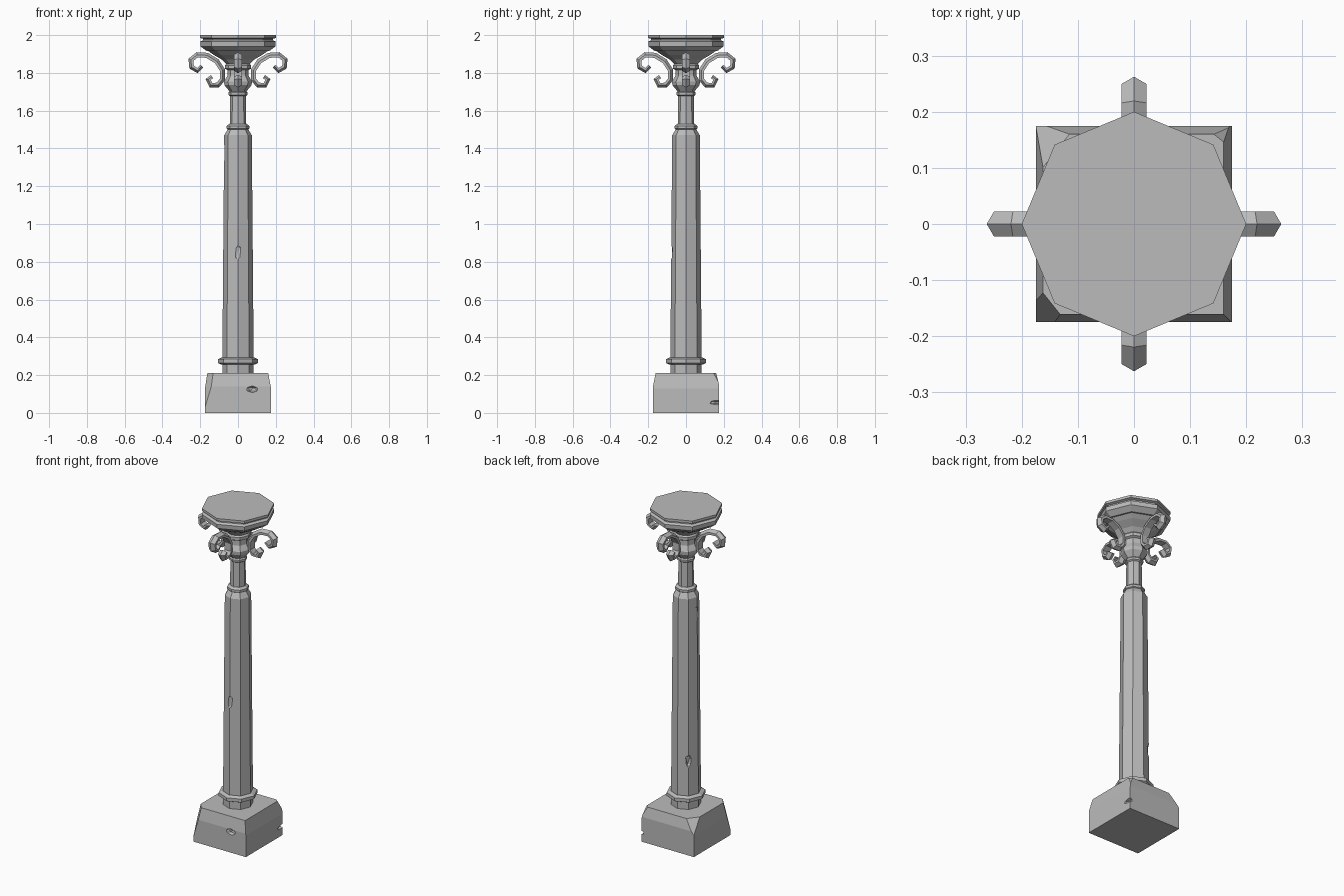
import bpy, bmesh, math
from mathutils import Vector, Matrix

cube = bpy.data.objects.get("Cube")
if cube:
    bpy.data.objects.remove(cube, do_unlink=True)

stone = bpy.data.materials.new("grey stone")
stone.use_nodes = True
GREY = (0.5, 0.5, 0.5, 1)
stone.diffuse_color = GREY
bsdf = next(n for n in stone.node_tree.nodes if n.type == 'BSDF_PRINCIPLED')
bsdf.inputs["Base Color"].default_value = GREY
bsdf.inputs["Roughness"].default_value = 0.9


def finish(bm, name):
    bmesh.ops.recalc_face_normals(bm, faces=bm.faces[:])
    mesh = bpy.data.meshes.new(name)
    bm.to_mesh(mesh)
    bm.free()
    mesh.materials.append(stone)
    obj = bpy.data.objects.new(name, mesh)
    bpy.context.collection.objects.link(obj)
    return obj


def loft(bm, rings):
    """Skin closed rings of points and cap both ends."""
    loops = [[bm.verts.new(p) for p in ring] for ring in rings]
    n = len(loops[0])
    for a, b in zip(loops, loops[1:]):
        for i in range(n):
            j = (i + 1) % n
            bm.faces.new((a[i], a[j], b[j], b[i]))
    bm.faces.new(loops[0])
    bm.faces.new(loops[-1])


def octagonal(name, profile):
    """Eight-sided turned part from (radius, height) pairs."""
    bm = bmesh.new()
    turns = [i * math.pi / 4 for i in range(8)]
    loft(bm, [[(r * math.cos(t), r * math.sin(t), z) for t in turns]
              for r, z in profile])
    return finish(bm, name)


def chip(obj, centre, size):
    """Knock a diamond-shaped chip out of a part."""
    bm = bmesh.new()
    bmesh.ops.create_icosphere(bm, subdivisions=1, radius=1)
    bm.transform(Matrix.Translation(centre) @ Matrix.Diagonal((*size, 1)))
    cutter = finish(bm, "chip_cutter")
    cutter.hide_render = True
    mod = obj.modifiers.new("chip", 'BOOLEAN')
    mod.operation = 'DIFFERENCE'
    mod.solver = 'EXACT'
    mod.object = cutter
    bpy.context.view_layer.objects.active = obj
    bpy.ops.object.modifier_apply(modifier=mod.name)
    bpy.data.objects.remove(cutter, do_unlink=True)


# Square base block with worn top edges and broken corners
bm = bmesh.new()
bmesh.ops.create_cube(bm, size=1)
bm.transform(Matrix.Translation((0, 0, 0.105)) @ Matrix.Diagonal((0.35, 0.35, 0.21, 1)))
cuts = [((0.175, 0, 0.13), (1, 0, 0.19)), ((-0.175, 0, 0.13), (-1, 0, 0.16)),
        ((0, 0.175, 0.15), (0, 1, 0.25)), ((0, -0.175, 0.14), (0, -1, 0.2)),
        ((-0.163, -0.163, 0.1), (-1, -0.8, 0.3)),
        ((-0.155, 0.155, 0.17), (-1, 0.8, 0.9)),
        ((0.16, 0.16, 0.19), (0.8, 1, 0.7))]
for point, normal in cuts:
    bmesh.ops.bisect_plane(bm, geom=bm.verts[:] + bm.edges[:] + bm.faces[:],
                           plane_co=point, plane_no=Vector(normal).normalized(),
                           clear_outer=True)
    bmesh.ops.holes_fill(bm, edges=[e for e in bm.edges if e.is_boundary], sides=0)
base = finish(bm, "base_block")
chip(base, (0.075, -0.18, 0.125), (0.035, 0.025, 0.02))
chip(base, (0.18, 0.165, 0.055), (0.025, 0.045, 0.014))

# Foot and its collar
octagonal("foot", [(0.082, 0.2), (0.082, 0.27)])
octagonal("foot_collar", [(0.09, 0.256), (0.107, 0.264), (0.107, 0.284), (0.09, 0.292)])

# Tapered main shaft with chips
shaft = octagonal("shaft", [(0.083, 0.28), (0.073, 1.47), (0.056, 1.498), (0.05, 1.505)])
chip(shaft, (0, -0.092, 0.85), (0.035, 0.026, 0.06))
chip(shaft, (-0.092, 0, 1.37), (0.026, 0.035, 0.09))
chip(shaft, (-0.064, 0.064, 0.5), (0.025, 0.025, 0.05))

# Neck with a ring at each end
octagonal("lower_neck_ring", [(0.05, 1.499), (0.06, 1.505), (0.06, 1.519), (0.046, 1.53)])
octagonal("neck", [(0.044, 1.5), (0.042, 1.7)])
octagonal("upper_neck_ring", [(0.042, 1.677), (0.051, 1.683), (0.051, 1.695), (0.043, 1.705)])

# Flaring bell of the capital
octagonal("capital_bell", [(0.043, 1.7), (0.072, 1.735), (0.074, 1.755), (0.056, 1.785),
                           (0.056, 1.815), (0.07, 1.822), (0.07, 1.84), (0.062, 1.848),
                           (0.085, 1.87), (0.13, 1.896), (0.165, 1.922)])

# Stepped slab on top
octagonal("top_slab", [(0.165, 1.915), (0.198, 1.94), (0.2, 1.965), (0.184, 1.973),
                       (0.184, 1.98), (0.2, 1.985), (0.2, 2.0)])

# Four scroll brackets, each a ridged bar swept along a C-shaped path
PATH = [(0.193, 1.838), (0.215, 1.815), (0.243, 1.832), (0.247, 1.868), (0.215, 1.893),
        (0.165, 1.89), (0.115, 1.86), (0.086, 1.815), (0.086, 1.765), (0.108, 1.738),
        (0.142, 1.738), (0.155, 1.765), (0.136, 1.778)]
SECTION = [(-0.011, -0.022), (0.003, -0.022), (0.017, 0), (0.003, 0.022), (-0.011, 0.022)]


def bracket(name, angle):
    points = [Vector(p) for p in PATH]
    rings = []
    for i, p in enumerate(points):
        along = (points[min(i + 1, len(points) - 1)] - points[max(i - 1, 0)]).normalized()
        out = Vector((along.y, -along.x))
        scale = 0.75 if i in (0, len(points) - 1) else 1
        rings.append([(p.x + out.x * o * scale, w, p.y + out.y * o * scale)
                      for o, w in SECTION])
    bm = bmesh.new()
    loft(bm, rings)
    bm.transform(Matrix.Rotation(angle, 4, 'Z'))
    finish(bm, name)


for k, side in enumerate(("left", "back", "right", "front")):
    bracket(side + "_scroll_bracket", k * math.pi / 2)
